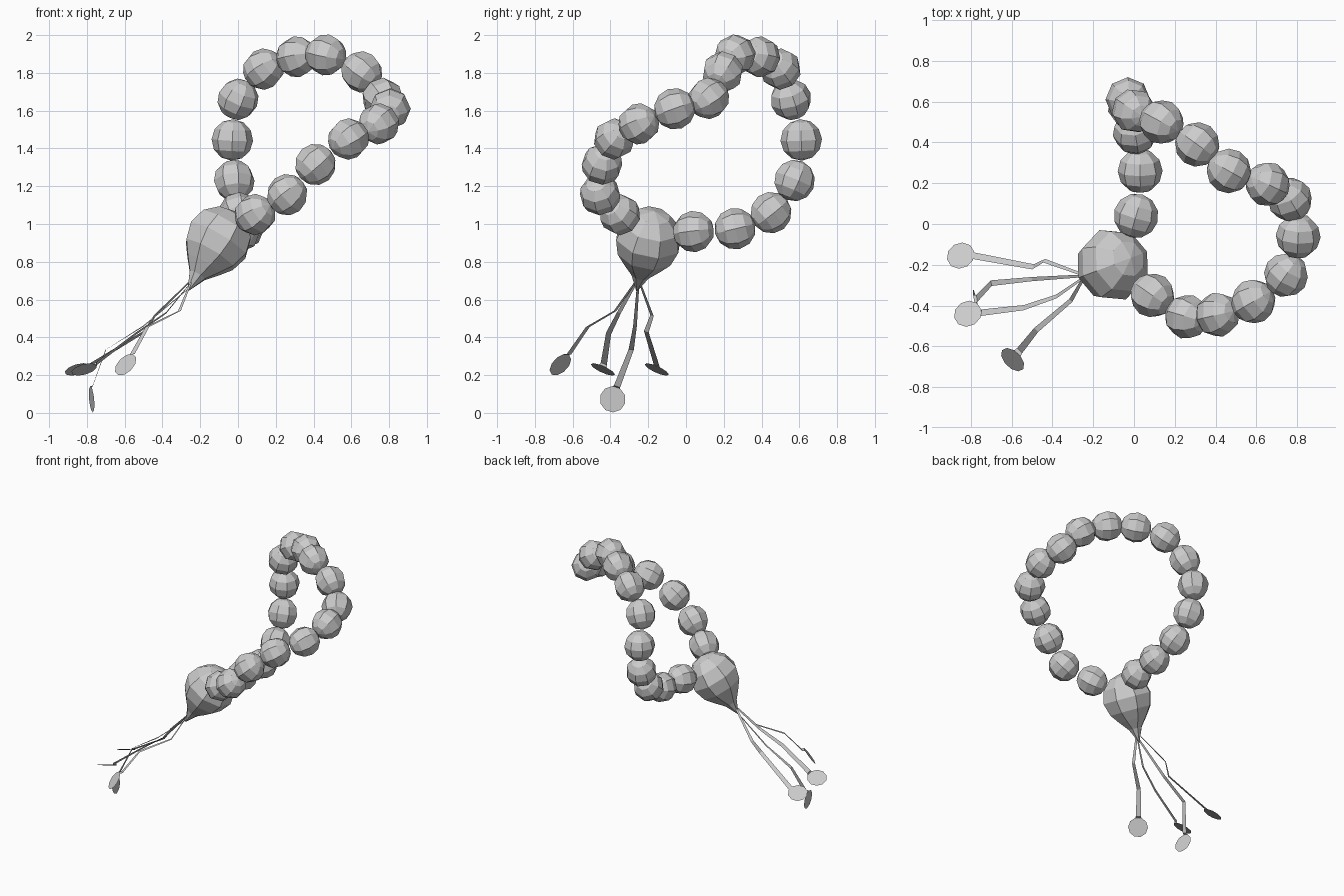
import bpy, bmesh, math
from mathutils import Vector

if "Cube" in bpy.data.objects:
    bpy.data.objects.remove(bpy.data.objects["Cube"])


def make_object(name, bm):
    mesh = bpy.data.meshes.new(name)
    bm.to_mesh(mesh)
    bm.free()
    obj = bpy.data.objects.new(name, mesh)
    bpy.context.collection.objects.link(obj)
    return obj


def lathe(name, profile, sides, centre, axis):
    """Spin (height, radius) points about an axis through centre."""
    rot = Vector(axis).to_track_quat('Z', 'Y')
    bm = bmesh.new()
    rings = []
    for h, r in profile:
        count = sides if r > 0 else 1
        rings.append([bm.verts.new(Vector(centre) + rot @ Vector((
            r * math.cos(2 * math.pi * i / sides),
            r * math.sin(2 * math.pi * i / sides), h))) for i in range(count)])
    for a, b in zip(rings, rings[1:]):
        for i in range(sides):
            j = (i + 1) % sides
            loop = [a[i % len(a)], a[j % len(a)], b[j % len(b)], b[i % len(b)]]
            bm.faces.new(list(dict.fromkeys(loop)))
    bmesh.ops.recalc_face_normals(bm, faces=bm.faces)
    return make_object(name, bm)


def ribbon(name, path, disc_centre, normal):
    """Flat cord widening towards a round flat tip."""
    n = Vector(normal).normalized()
    c = Vector(disc_centre)
    pts = [Vector(p) for p in path]
    bm = bmesh.new()
    pairs = []
    for i, p in enumerate(pts):
        t = (pts + [c])[i + 1] - pts[max(i - 1, 0)]
        side = n.cross(t).normalized() * (0.007 + 0.0035 * i)
        pairs.append((bm.verts.new(p - side), bm.verts.new(p + side)))
    for a, b in zip(pairs, pairs[1:]):
        bm.faces.new((a[0], a[1], b[1], b[0]))
    u = (c - pts[-1])
    u = (u - n * u.dot(n)).normalized()
    v = n.cross(u)
    disc = [bm.verts.new(c + 0.07 * (u * math.cos(k) + v * math.sin(k)))
            for k in ((i + 0.5) * math.pi / 5 for i in range(10))]
    bm.faces.new(disc)
    # the disc edge facing the cord joins its end
    bm.faces.new((pairs[-1][0], pairs[-1][1], disc[4], disc[5]))
    return make_object(name, bm)


# Teardrop bead where the strand ends meet
knot_centre = Vector((-0.105, -0.2, 0.915))
lathe("teardrop_bead",
      [(-0.18, 0), (-0.155, 0.09), (-0.09, 0.157), (0, 0.182), (0.09, 0.155),
       (0.155, 0.105), (0.22, 0.05), (0.325, 0)],
      8, knot_centre, (-0.5, -0.19, -0.84))

# Loop of round beads, each aligned with the strand
beads = [(.01, .04, .96), (.03, .26, .975), (.005, .45, 1.06), (-.02, .575, 1.23),
         (-.03, .61, 1.445), (0, .555, 1.66), (.135, .50, 1.82), (.31, .39, 1.885),
         (.465, .26, 1.895), (.655, .195, 1.805), (.765, .12, 1.665),
         (.805, -.06, 1.61), (.745, -.25, 1.53), (.585, -.38, 1.45),
         (.41, -.445, 1.315), (.26, -.455, 1.155), (.09, -.35, 1.05)]
chain = [knot_centre] + [Vector(b) for b in beads] + [knot_centre]
R = 0.11
ball = [(-R * math.cos(i * math.pi / 6), R * math.sin(i * math.pi / 6) if 0 < i < 6 else 0)
        for i in range(7)]
for i in range(1, len(chain) - 1):
    lathe(f"round_bead_{i}", ball, 8, chain[i], chain[i + 1] - chain[i - 1])

# Four tassel cords with flat round ends
ribbon("tassel_cord_1", [(-.26, -.245, .69), (-.44, -.18, .515), (-.495, -.21, .43),
                         (-.79, -.155, .25)], (-.85, -.155, .23), (-.25, .4, .88))
ribbon("tassel_cord_2", [(-.25, -.265, .69), (-.38, -.355, .53), (-.54, -.41, .42),
                         (-.75, -.435, .26)], (-.815, -.44, .23), (-.25, .4, .88))
ribbon("tassel_cord_3", [(-.25, -.27, .69), (-.31, -.375, .54), (-.48, -.52, .455),
                         (-.56, -.62, .31)], (-.595, -.665, .255), (-.57, -.57, .57))
ribbon("tassel_cord_4", [(-.26, -.255, .66), (-.5, -.27, .46), (-.70, -.29, .335),
                         (-.77, -.365, .14)], (-.775, -.388, .072), (1, .2, .1))
